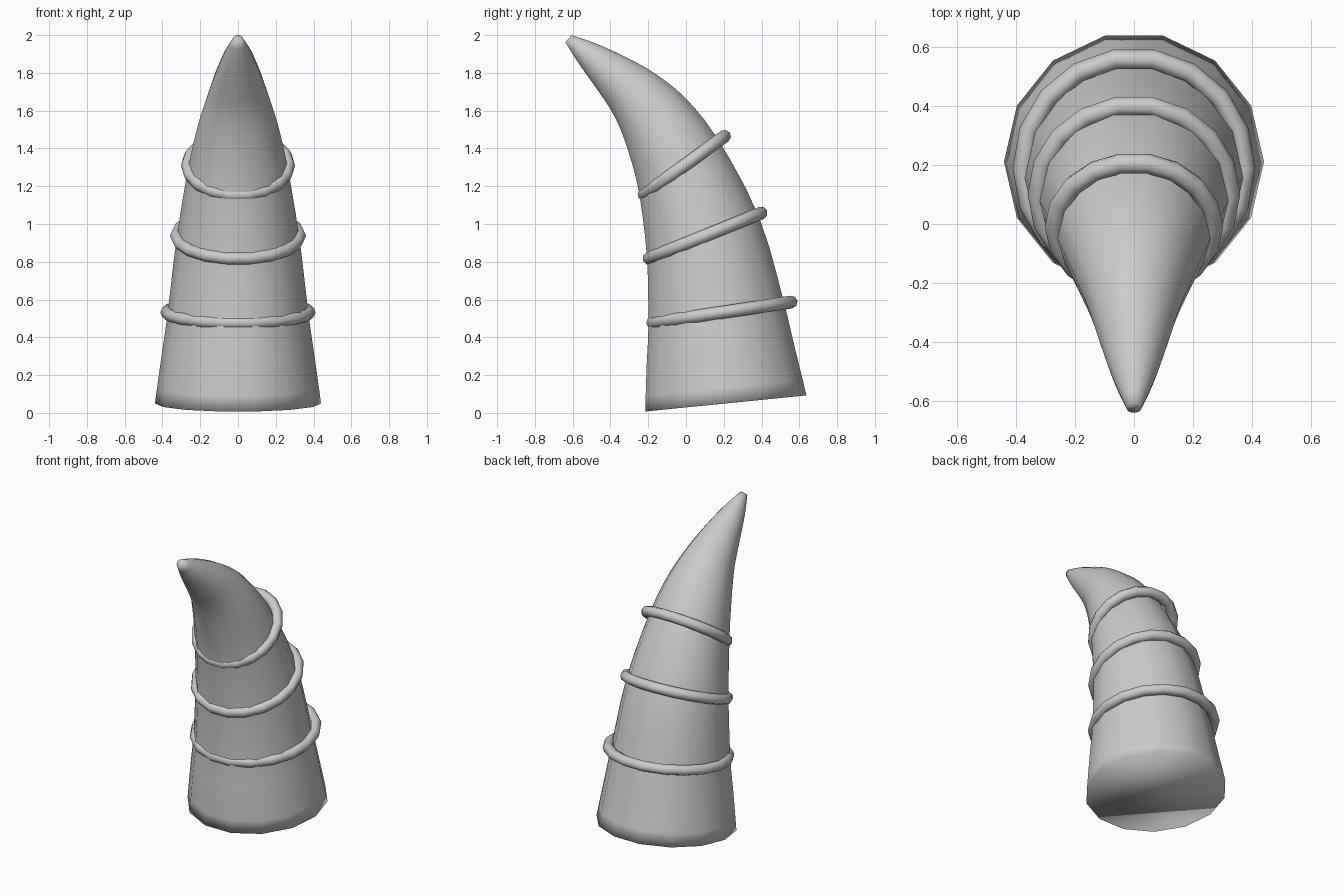
import bpy, bmesh
from math import sin, cos, tau, radians
from mathutils import Vector

if "Cube" in bpy.data.objects:
    bpy.data.objects.remove(bpy.data.objects["Cube"])

SIDES = 14

# horn stations along the bend: centre y, centre z, radius, tilt in degrees
STATIONS = [
    (0.211, 0.050, 0.440, 5.7),
    (0.184, 0.300, 0.405, 6.5),
    (0.160, 0.525, 0.373, 9.0),
    (0.090, 0.925, 0.325, 21.0),
    (-0.042, 1.305, 0.262, 37.0),
    (-0.155, 1.530, 0.210, 41.5),
    (-0.267, 1.680, 0.161, 45.0),
    (-0.378, 1.785, 0.123, 47.0),
    (-0.516, 1.898, 0.074, 48.5),
    (-0.622, 1.981, 0.026, 49.0),
]


def smooth_path(points, steps):
    """Catmull-Rom interpolation through the stations."""
    p = [Vector(q) for q in points]
    p = [2 * p[0] - p[1]] + p + [2 * p[-1] - p[-2]]
    out = []
    for i in range(1, len(p) - 2):
        a, b, c, d = p[i - 1:i + 3]
        for k in range(steps):
            t = k / steps
            out.append(0.5 * (2 * b + (c - a) * t + (2 * a - 5 * b + 4 * c - d) * t * t
                              + (3 * b - a - 3 * c + d) * t ** 3))
    out.append(p[-2])
    return out


# horn body: tilted 14-sided loops, bridged and capped
bm = bmesh.new()
loops = []
for cy, cz, r, tilt in smooth_path(STATIONS, 3):
    a = radians(tilt)
    loops.append([bm.verts.new((r * cos(tau * i / SIDES),
                                cy + r * sin(tau * i / SIDES) * cos(a),
                                cz + r * sin(tau * i / SIDES) * sin(a)))
                  for i in range(SIDES)])
for lo, hi in zip(loops, loops[1:]):
    for i in range(SIDES):
        j = (i + 1) % SIDES
        bm.faces.new((lo[i], lo[j], hi[j], hi[i]))
bm.faces.new(loops[0][::-1])
bm.faces.new(loops[-1])
bmesh.ops.recalc_face_normals(bm, faces=bm.faces)
mesh = bpy.data.meshes.new("horn_body")
bm.to_mesh(mesh)
bm.free()
mesh.shade_smooth()
bpy.context.collection.objects.link(bpy.data.objects.new("horn_body", mesh))

# raised bands: centre y, centre z, major radius, tilt
BANDS = [
    (0.190, 0.532, 0.377, 8.5),
    (0.101, 0.938, 0.326, 22.0),
    (-0.009, 1.310, 0.268, 36.0),
]
for n, (cy, cz, r, tilt) in enumerate(BANDS, 1):
    bpy.ops.mesh.primitive_torus_add(major_segments=18, minor_segments=8,
                                     major_radius=r, minor_radius=0.034,
                                     location=(0, cy, cz),
                                     rotation=(radians(tilt), 0, 0))
    band = bpy.context.object
    band.name = f"horn_band_{n}"
    band.data.shade_smooth()
